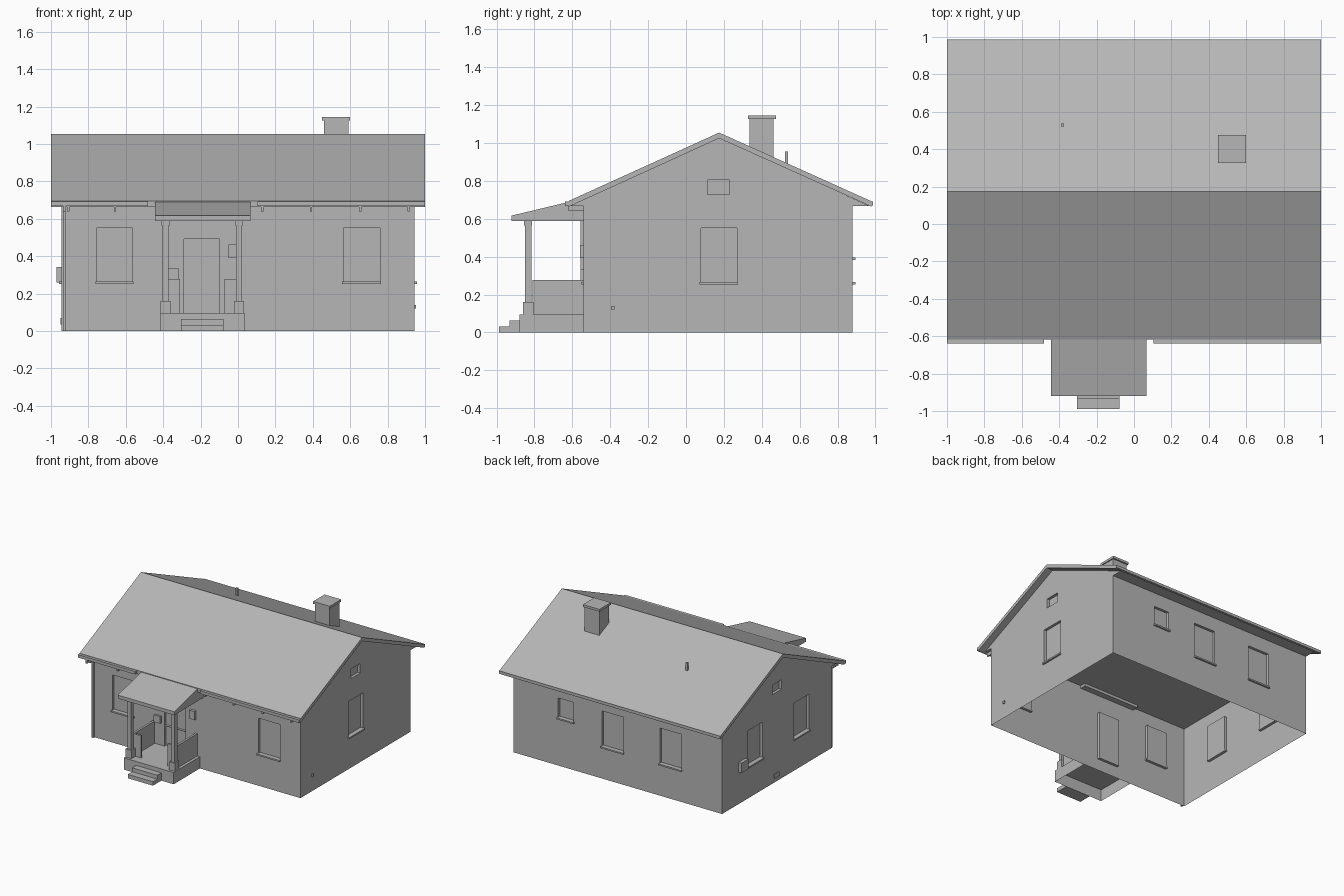
import bpy
import bmesh
from mathutils import Vector

cube = bpy.data.objects.get("Cube")
if cube:
    bpy.data.objects.remove(cube, do_unlink=True)

GREY = (0.47, 0.47, 0.47, 1)
grey = bpy.data.materials.new("plain grey")
grey.use_nodes = True
grey.diffuse_color = GREY
grey.node_tree.nodes["Principled BSDF"].inputs["Base Color"].default_value = GREY


def add_object(name, bm):
    mesh = bpy.data.meshes.new(name)
    bm.to_mesh(mesh)
    bm.free()
    mesh.materials.append(grey)
    obj = bpy.data.objects.new(name, mesh)
    bpy.context.scene.collection.objects.link(obj)
    return obj


def prism_bm(profile, x0, x1, open_base=False):
    """Extrude a (y, z) profile along x, leaving off the face on the ground if asked."""
    bm = bmesh.new()
    face = bm.faces.new([bm.verts.new((x0, y, z)) for y, z in profile])
    new = bmesh.ops.extrude_face_region(bm, geom=[face], use_keep_orig=True)["geom"]
    bmesh.ops.translate(bm, vec=(x1 - x0, 0, 0),
                        verts=[v for v in new if isinstance(v, bmesh.types.BMVert)])
    bmesh.ops.recalc_face_normals(bm, faces=bm.faces)
    if open_base:
        base = [f for f in bm.faces if all(v.co.z < 0.001 for v in f.verts)]
        bmesh.ops.delete(bm, geom=base, context='FACES_ONLY')
    return bm


def prism(name, profile, x0, x1):
    return add_object(name, prism_bm(profile, x0, x1))


def box(name, x0, x1, y0, y1, z0, z1):
    return prism(name, [(y0, z0), (y1, z0), (y1, z1), (y0, z1)], x0, x1)


def recess(bm, normal, a0, a1, z0, z1, depth):
    """Sink a rectangle into the wall that faces along normal."""
    along = Vector((abs(normal.y), abs(normal.x), 0))
    up = Vector((0, 0, 1))
    for axis, value in ((along, a0), (along, a1), (up, z0), (up, z1)):
        wall = [f for f in bm.faces if f.normal.dot(normal) > 0.99]
        geom = set(wall)
        for f in wall:
            geom.update(f.edges)
            geom.update(f.verts)
        bmesh.ops.bisect_plane(bm, geom=list(geom), plane_co=axis * value, plane_no=axis)
        bm.normal_update()
    inside = [f for f in bm.faces if f.normal.dot(normal) > 0.99
              and a0 < f.calc_center_median().dot(along) < a1
              and z0 < f.calc_center_median().z < z1]
    new = bmesh.ops.extrude_face_region(bm, geom=inside)["geom"]
    bmesh.ops.translate(bm, vec=normal * -depth,
                        verts=[v for v in new if isinstance(v, bmesh.types.BMVert)])
    for f in inside:
        if f.is_valid:
            bm.faces.remove(f)
    bm.normal_update()


# House walls: open-bottomed shell whose gables carry the boxed eaves
WX, FRONT, BACK, RIDGE, EAVE_Z = 0.943, -0.54, 0.88, 0.175, 0.667
walls = prism_bm([(FRONT, 0), (BACK, 0), (BACK, EAVE_Z), (0.97, EAVE_Z), (RIDGE, 1.03),
                  (-0.615, EAVE_Z), (FRONT, EAVE_Z)], -WX, WX, open_base=True)

front, back = Vector((0, -1, 0)), Vector((0, 1, 0))
east, west = Vector((1, 0, 0)), Vector((-1, 0, 0))
windows = [
    (front, -0.757, -0.565, 0.265), (front, 0.563, 0.758, 0.265),
    (back, 0.40, 0.54, 0.395), (back, -0.05, 0.145, 0.265), (back, -0.575, -0.38, 0.265),
    (east, 0.078, 0.268, 0.265), (west, 0.36, 0.555, 0.265), (west, -0.24, -0.045, 0.265),
]
# Windows with projecting sills
DEPTH = 0.022
for normal, a0, a1, z0 in windows:
    recess(walls, normal, a0, a1, z0, 0.552, DEPTH)
    if normal.y:
        wall_y = FRONT if normal.y < 0 else BACK
        ys = sorted((wall_y - normal.y * DEPTH, wall_y + normal.y * 0.015))
        box("window_sill", a0 - 0.006, a1 + 0.006, *ys, z0 - 0.012, z0)
    else:
        xs = sorted((normal.x * (WX - DEPTH), normal.x * (WX + 0.015)))
        box("window_sill", *xs, a0 - 0.006, a1 + 0.006, z0 - 0.012, z0)
# Attic vents and the door
for normal in (east, west):
    recess(walls, normal, 0.113, 0.23, 0.728, 0.805, DEPTH)
recess(walls, front, -0.288, -0.098, 0.096, 0.492, DEPTH)
add_object("house_walls", walls)

# Ceiling
bm = bmesh.new()
bm.faces.new([bm.verts.new(c) for c in ((-WX, FRONT, EAVE_Z), (-WX, BACK, EAVE_Z),
                                        (WX, BACK, EAVE_Z), (WX, FRONT, EAVE_Z))])
add_object("ceiling", bm)

# Main roof and gutters
prism("main_roof", [(-0.618, 0.695), (RIDGE, 1.055), (0.98, 0.692),
                    (0.98, 0.664), (RIDGE, 1.025), (-0.618, 0.664)], -1, 1)
for x0, x1 in ((-1, -0.482), (0.103, 1)):
    box("front_gutter", x0, x1, -0.64, -0.618, 0.668, 0.692)
box("back_gutter", -1, 1, 0.968, 0.987, 0.67, 0.692)
for x in (-0.907, -0.657, 0.13, 0.39, 0.653, 0.912):
    box("eave_bracket", x - 0.006, x + 0.006, -0.62, FRONT, 0.64, 0.667)

# Downspout with its elbow
box("downspout", -0.936, -0.92, -0.556, FRONT, 0, 0.65)
box("downspout_elbow", -0.936, -0.92, -0.63, FRONT, 0.637, 0.652)
box("downspout_drop", -0.936, -0.92, -0.635, -0.62, 0.637, 0.67)

# Chimney and vent pipe
box("chimney_stack", 0.46, 0.592, 0.335, 0.463, 0.85, 1.126)
box("chimney_cap", 0.45, 0.60, 0.327, 0.475, 1.126, 1.145)
box("roof_vent_pipe", -0.39, -0.374, 0.522, 0.538, 0.85, 0.956)

# Porch floor and steps
FLOOR = 0.096
add_object("porch_base", prism_bm([(-0.88, 0), (FRONT, 0), (FRONT, FLOOR), (-0.88, FLOOR)],
                                  -0.417, 0.034, open_base=True))
box("lower_step", -0.305, -0.077, -0.988, -0.93, 0, 0.032)
box("upper_step", -0.305, -0.077, -0.932, -0.88, 0, 0.064)

# Porch posts and L-shaped half walls, mirrored about the porch centre
CENTRE, POST_Y = -0.191, -0.833
for side in (-1, 1):
    x = CENTRE + side * 0.197
    box("post_pedestal", x - 0.027, x + 0.027, POST_Y - 0.027, POST_Y + 0.027, FLOOR, 0.162)
    box("porch_post", x - 0.016, x + 0.016, POST_Y - 0.017, POST_Y + 0.017, 0.162, 0.565)
    box("post_capital", x - 0.022, x + 0.022, POST_Y - 0.021, POST_Y + 0.021, 0.565, 0.59)
    xs = sorted((CENTRE + side * 0.184, CENTRE + side * 0.202))
    box("porch_half_wall", *xs, -0.81, FRONT, FLOOR, 0.278)
    xs = sorted((CENTRE + side * 0.12, CENTRE + side * 0.184))
    box("half_wall_return", *xs, -0.81, -0.795, FLOOR, 0.278)

# Porch lean-to roof
prism("porch_roof", [(-0.92, 0.589), (-0.92, 0.617), (-0.615, 0.69), (-0.49, 0.69),
                     (-0.49, 0.645), (FRONT, 0.645), (FRONT, 0.589)], -0.443, 0.068)

# Wall fittings
box("letter_box", -0.373, -0.315, -0.556, FRONT, 0.278, 0.335)
box("wall_lamp", -0.052, 0, -0.56, FRONT, 0.392, 0.462)
box("meter_box", -0.97, -WX, 0.58, 0.67, 0.26, 0.342)
box("wall_tap", WX, 0.953, -0.395, -0.378, 0.12, 0.14)
box("wall_outlet", -0.949, -WX, 0.15, 0.21, 0.035, 0.07)
